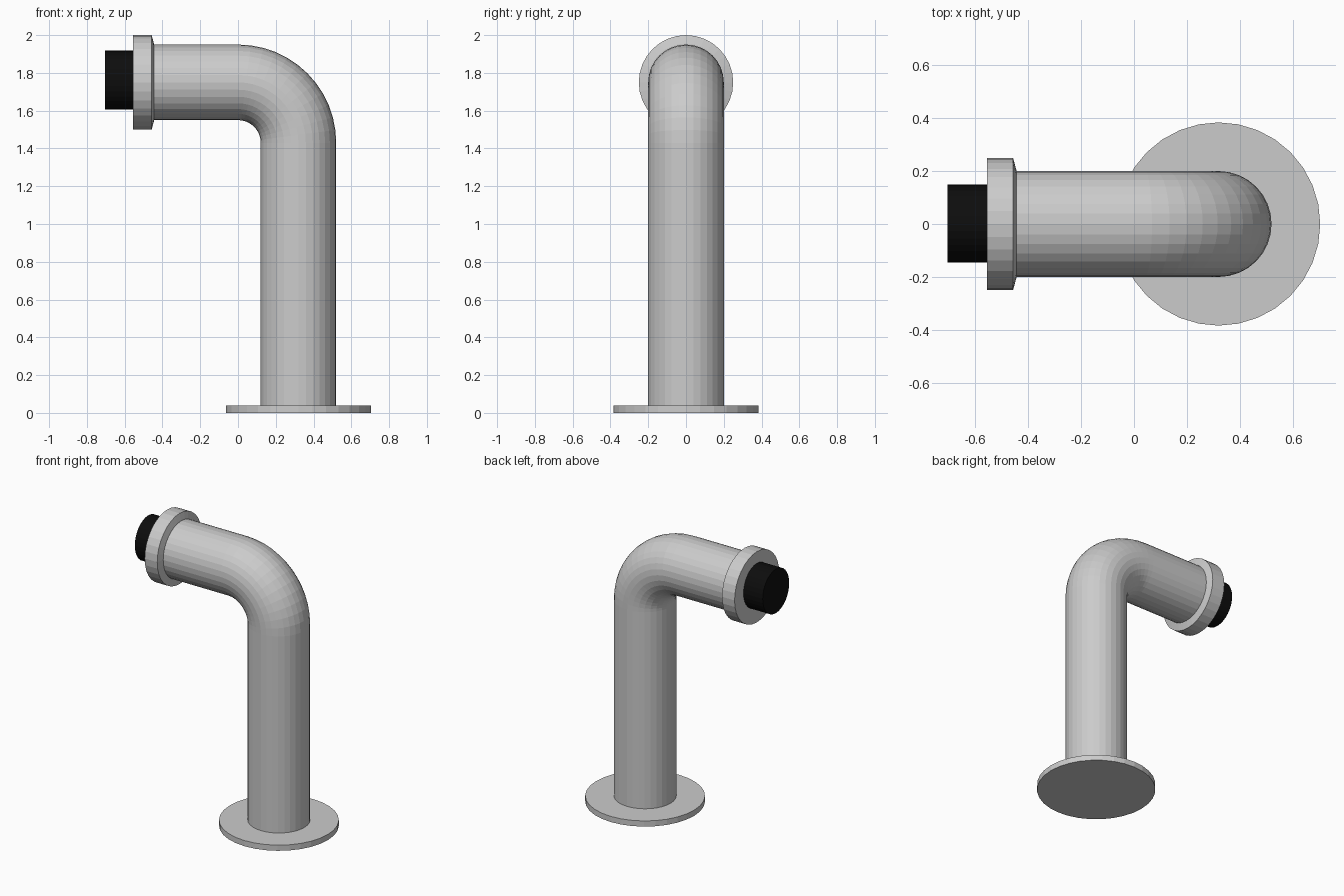
import bpy, bmesh, math
from mathutils import Vector

if "Cube" in bpy.data.objects:
    bpy.data.objects.remove(bpy.data.objects["Cube"])

SIDES = 32


def tube(name, stations, closed=True):
    """Loft rings; each station is (x, y, z, tilt, ry, r) with tilt turning the axis from +z to -x."""
    bm = bmesh.new()
    rings = []
    for x, y, z, tilt, ry, r in stations:
        across = Vector((math.cos(tilt), 0, math.sin(tilt)))
        ring = []
        for i in range(SIDES):
            a = 2 * math.pi * i / SIDES
            p = Vector((x, y, z)) + across * (r * math.cos(a)) + Vector((0, ry * math.sin(a), 0))
            ring.append(bm.verts.new(p))
        rings.append(ring)
    for lo, hi in zip(rings, rings[1:]):
        for i in range(SIDES):
            j = (i + 1) % SIDES
            bm.faces.new((lo[i], lo[j], hi[j], hi[i]))
    if closed:
        bm.faces.new(rings[0][::-1])
        bm.faces.new(rings[-1])
    bmesh.ops.recalc_face_normals(bm, faces=bm.faces)
    mesh = bpy.data.meshes.new(name)
    bm.to_mesh(mesh)
    bm.free()
    obj = bpy.data.objects.new(name, mesh)
    bpy.context.collection.objects.link(obj)
    return obj


SIDEWAYS = math.pi / 2
AXIS_X, AXIS_Z = 0.32, 1.75     # upright and horizontal centre lines
BEND = 0.32                     # elbow radius
R = 0.2

# round foot plate
tube("base_flange", [(AXIS_X, 0, z, 0, 0.384, 0.384) for z in (0, 0.04)])

# upright pipe, elbow and horizontal outlet in one sweep
path = [(AXIS_X, 0, 0.04, 0, R, R)]
STEPS = 12
for k in range(STEPS + 1):
    t = SIDEWAYS * k / STEPS
    path.append((BEND * math.cos(t), 0, AXIS_Z - BEND + BEND * math.sin(t), t, R, R))
path.append((-0.45, 0, AXIS_Z, SIDEWAYS, R, R))
tube("bent_pipe", path)

# outlet collar with slightly coned back face
tube("outlet_collar", [(x, 0, AXIS_Z, SIDEWAYS, r, r)
                       for x, r in ((-0.445, 0.205), (-0.457, 0.25), (-0.555, 0.25))])

# black plug in the outlet
plug = tube("outlet_plug", [(x, 0.002, 1.762, SIDEWAYS, 0.148, 0.156) for x in (-0.55, -0.705)])
black = bpy.data.materials.new("black")
black.diffuse_color = (0.004, 0.004, 0.004, 1)
black.use_nodes = True
black.node_tree.nodes["Principled BSDF"].inputs["Base Color"].default_value = black.diffuse_color
plug.data.materials.append(black)
